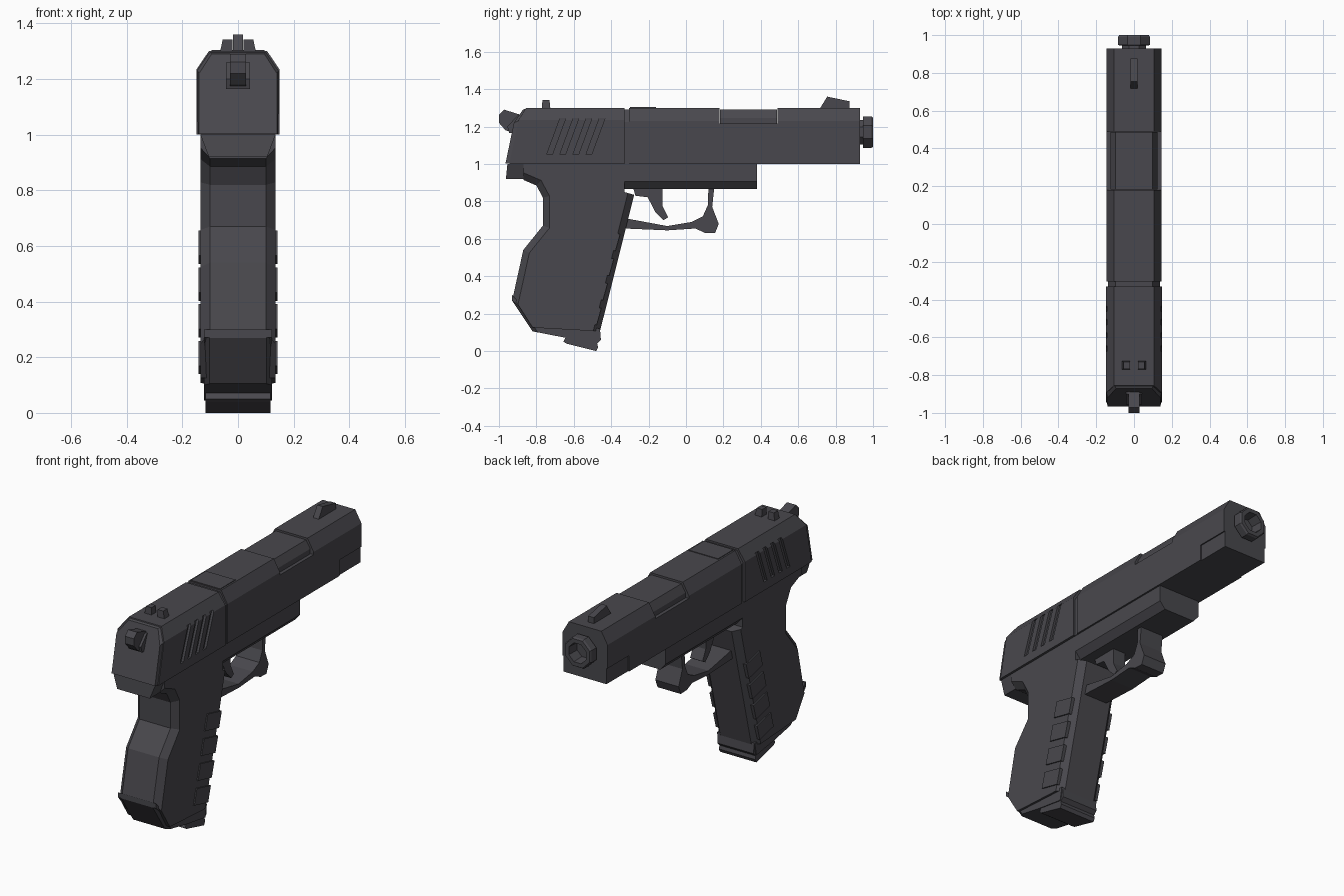
import bpy, bmesh, math

if "Cube" in bpy.data.objects:
    bpy.data.objects.remove(bpy.data.objects["Cube"])

mat = bpy.data.materials.new("dark gunmetal")
mat.diffuse_color = (0.066, 0.064, 0.074, 1)
mat.use_nodes = True
mat.node_tree.nodes["Principled BSDF"].inputs["Base Color"].default_value = mat.diffuse_color


def finish(name, bm):
    bmesh.ops.recalc_face_normals(bm, faces=bm.faces)
    me = bpy.data.meshes.new(name)
    bm.to_mesh(me)
    bm.free()
    me.materials.append(mat)
    ob = bpy.data.objects.new(name, me)
    bpy.context.collection.objects.link(ob)
    return ob


def loft(name, rings):
    """Skin closed rings of equal length and cap both ends."""
    bm = bmesh.new()
    vs = [[bm.verts.new(p) for p in r] for r in rings]
    n = len(vs[0])
    for a, b in zip(vs, vs[1:]):
        for i in range(n):
            bm.faces.new((a[i], a[(i + 1) % n], b[(i + 1) % n], b[i]))
    bm.faces.new(vs[0])
    bm.faces.new(vs[-1])
    return finish(name, bm)


def plate(name, profile, x0, x1, chamfer=0, where=None):
    """Extrude a (y, z) profile from x0 to x1; chamfer the outline edges that pass the test."""
    bm = bmesh.new()
    a, b = ([bm.verts.new((x, y, z)) for y, z in profile] for x in (x0, x1))
    n = len(a)
    for i in range(n):
        bm.faces.new((a[i], a[(i + 1) % n], b[(i + 1) % n], b[i]))
    bm.faces.new(a)
    bm.faces.new(b)
    bmesh.ops.recalc_face_normals(bm, faces=bm.faces)
    if chamfer:
        rim = []
        for e in bm.edges:
            p, q = (v.co for v in e.verts)
            mid = (p + q) / 2
            if abs(p.x - q.x) < 1e-5 and where(mid.y, mid.z):
                rim.append(e)
        bmesh.ops.bevel(bm, geom=rim, offset=chamfer, segments=1, affect='EDGES', profile=0.5)
    return finish(name, bm)


def sym(name, profile, w, chamfer=0, where=None):
    return plate(name, profile, -w, w, chamfer, where)


def box(name, x, y, z):
    return plate(name, [(y[0], z[0]), (y[1], z[0]), (y[1], z[1]), (y[0], z[1])], *x)


def cut(ob, cutter):
    cutter.hide_render = True
    cutter.hide_set(True)
    m = ob.modifiers.new("cut", 'BOOLEAN')
    m.operation, m.solver, m.object = 'DIFFERENCE', 'EXACT', cutter


def section(w, top_w, y, z=(1.0, 1.23, 1.30)):
    """Slide cross-section with sloped shoulders; y may differ at each height."""
    y = y if isinstance(y, tuple) else (y,) * 3
    half = [(w, y[0], z[0]), (w, y[1], z[1]), (top_w, y[2], z[2])]
    return half + [(-a, b, c) for a, b, c in reversed(half)]


# Slide: front half, recessed groove, rear half and back cap
front = loft("slide_front", [section(.145, .105, -.305), section(.145, .105, .93)])
loft("slide_groove", [section(.138, .098, y, (1.0, 1.225, 1.29)) for y in (-.34, -.30)])
rear = loft("slide_rear", [section(.149, .105, (-.945, -.895, -.855), (1.0, 1.235, 1.30)),
                           section(.149, .105, -.33, (1.0, 1.235, 1.30))])
loft("slide_back_cap", [section(.14, .095, (-.965, -.92, -.872), (1.003, 1.22, 1.29)),
                        section(.147, .103, (-.93, -.89, -.85), (1.003, 1.233, 1.298))])
box("slide_top_rib", (-.095, .095), (-.30, -.16), (1.29, 1.304))

# Ejection port with the barrel hood inside it
cut(front, box("port_cutter", (-.2, .2), (.18, .49), (1.215, 1.4)))
loft("barrel_hood", [section(.125, .098, y, (1.2, 1.245, 1.29)) for y in (.183, .487)])

# Stepped panel under the slide nose
for s in (-1, 1):
    cut(front, box("nose_cutter", sorted((s * .138, s * .2)), (.73, 1.0), (.9, 1.093)))

# Slanted grip grooves on both sides of the rear slide
for s in (-1, 1):
    for i in range(4):
        y = -.675 + i * .07
        prof = [(y - .07, 1.05), (y - .04, 1.05), (y + .032, 1.245), (y + .002, 1.245)]
        cut(rear, plate("groove_cutter", prof, *sorted((s * .135, s * .2))))

# Barrel muzzle: octagonal tube with a recessed bore
muzzle = []
for r, y in ((.07, .90), (.07, .945), (.092, .947), (.092, .99), (.085, 1.0), (.06, 1.0), (.053, .90)):
    angles = [math.radians(22.5 + 45 * k) for k in range(8)]
    muzzle.append([(r * math.cos(t), y, 1.17 + r * math.sin(t)) for t in angles])
loft("muzzle", muzzle)

# Sights
sym("front_sight", [(.715, 1.295), (.755, 1.36), (.875, 1.335), (.875, 1.295)], .018)
for s in (-1, 1):
    loft("rear_sight", [[(s * x, y, z) for x, y in ((.02, y0), (x1, y0), (x1, y1), (.02, y1))]
                        for z, x1, y0, y1 in ((1.295, .065, -.77, -.725), (1.342, .055, -.768, -.73))])

# Hammer: wide base and narrower spur
sym("hammer_base", [(-.86, 1.25), (-.87, 1.165), (-.945, 1.165), (-.955, 1.20), (-.90, 1.26)], .043)
sym("hammer_spur", [(-.86, 1.25), (-.93, 1.17), (-.965, 1.18), (-1.0, 1.22), (-1.0, 1.262),
                    (-.972, 1.29), (-.875, 1.26)], .029)

# Frame under the slide, with chamfered lower edges
rail = [(.135, 1.0), (.135, .905), (.10, .865), (-.10, .865), (-.135, .905), (-.135, 1.0)]
loft("frame_rail", [[(x, y, z) for x, z in rail] for y in (-.45, .38)])
tang = [(.135, 1.0), (.105, .92), (-.105, .92), (-.135, 1.0)]
loft("tang", [[(x, -.955 - (1 - z) * .1, z) for x, z in tang], [(x, -.75, z) for x, z in tang]])

# Grip body with chamfered front and back straps
grip = [(-.87, 1.0), (-.87, .915), (-.80, .885), (-.765, .82), (-.765, .67), (-.87, .54), (-.925, .29),
        (-.82, .125), (-.46, .105), (-.277, .835), (-.33, .85), (-.33, 1.0)]
sym("grip", grip, .135, .035,
    lambda y, z: z < .9 and not (z < .22 and y > -.9) and not (z > .83 and y > -.5))

# Grip base and magazine foot
base = [(-.93, .30), (-.93, .27), (-.82, .105), (-.64, .07), (-.475, .045), (-.46, .12), (-.80, .16)]
sym("grip_base", base, .122, .02, lambda y, z: y < -.82 and z < .25)
sym("magazine_foot", [(-.655, .05), (-.64, .04), (-.48, .0), (-.47, .02), (-.475, .04), (-.455, .06),
                      (-.46, .12), (-.62, .12)], .117)

# Raised finger ribs on both sides of the grip
for s in (-1, 1):
    for i in range(4):
        dy, dz = -.0335 * i, -.132 * i
        rib = [(-.48, .655), (-.352, .625), (-.377, .535), (-.505, .565)]
        plate("finger_rib", [(y + dy, z + dz) for y, z in rib], *sorted((s * .105, s * .142)))

# Trigger guard and trigger
sym("trigger_guard", [(-.36, .71), (-.33, .655), (-.1, .645), (.05, .655), (.10, .632), (.155, .63),
                      (.175, .68), (.14, .77), (.152, .88), (.12, .88), (.117, .78), (.09, .72),
                      (.03, .69), (-.1, .668), (-.30, .705)], .075)
sym("trigger", [(-.285, .88), (-.27, .83), (-.205, .822), (-.165, .745), (-.12, .70), (-.095, .715),
                (-.125, .775), (-.125, .88)], .04)
